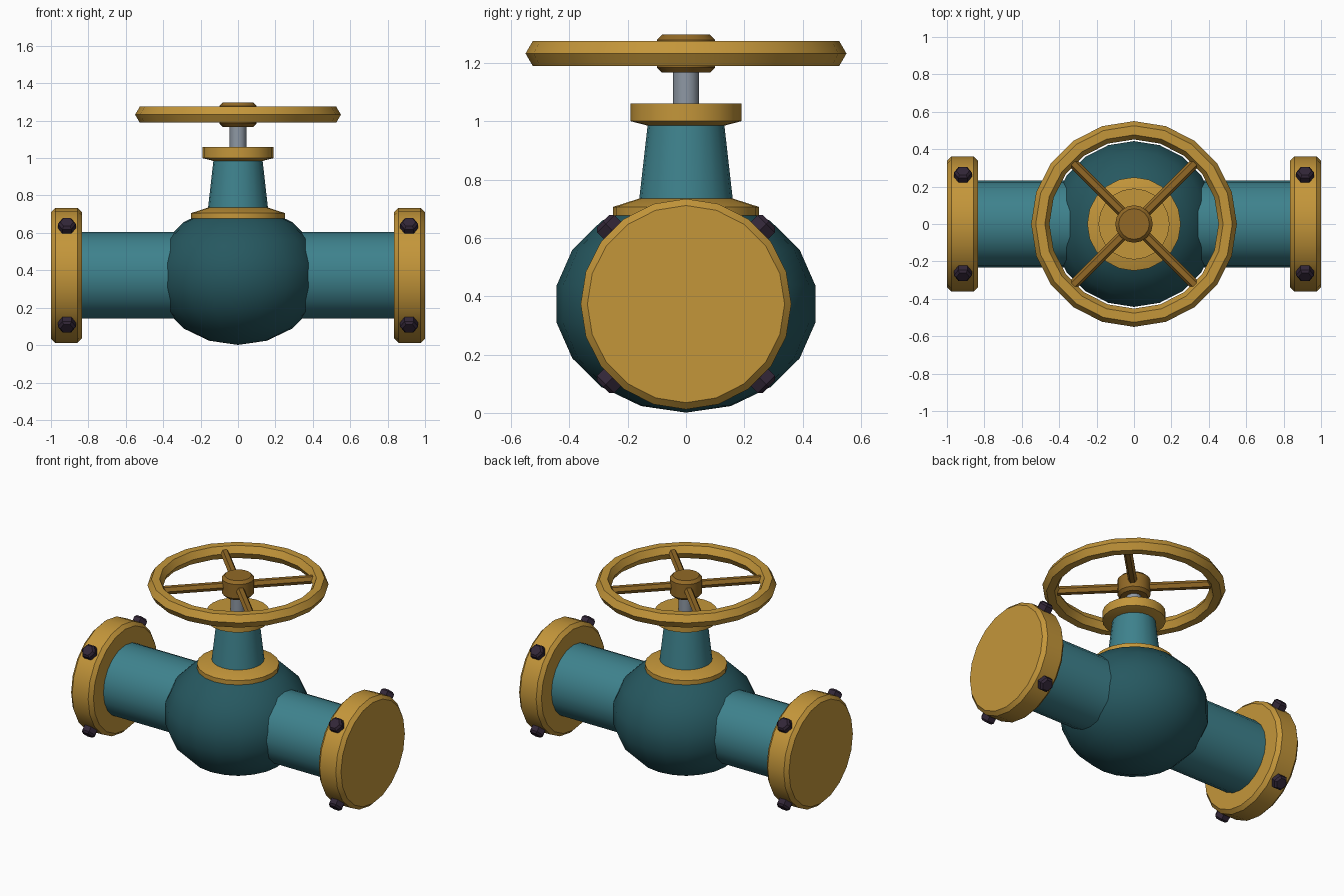
import bpy, bmesh, math
from mathutils import Matrix, Vector

if "Cube" in bpy.data.objects:
    bpy.data.objects.remove(bpy.data.objects["Cube"])


def material(name, rgb):
    m = bpy.data.materials.new(name)
    lin = [((c / 255 + 0.055) / 1.055) ** 2.4 for c in rgb]
    m.diffuse_color = (*lin, 1)
    m.use_nodes = True
    m.node_tree.nodes["Principled BSDF"].inputs["Base Color"].default_value = m.diffuse_color
    return m


TEAL = material("teal paint", (62, 130, 141))
DARK_TEAL = material("dark teal paint", (38, 88, 96))
BRASS = material("brass yellow", (196, 150, 58))
BRONZE = material("dark bronze", (146, 105, 38))
STEEL = material("grey steel", (142, 152, 164))
BOLT = material("dark bolt", (50, 38, 55))

AXIS_Z = 0.373      # height of the pipe centre line
WHEEL_Z = 1.232     # height of the handwheel


def finish(name, bm, mat, matrix=Matrix()):
    bmesh.ops.recalc_face_normals(bm, faces=bm.faces)
    mesh = bpy.data.meshes.new(name)
    bm.to_mesh(mesh)
    bm.free()
    mesh.materials.append(mat)
    obj = bpy.data.objects.new(name, mesh)
    bpy.context.collection.objects.link(obj)
    obj.matrix_world = matrix
    bpy.ops.object.select_all(action='DESELECT')
    obj.select_set(True)
    bpy.context.view_layer.objects.active = obj
    bpy.ops.object.shade_smooth_by_angle(angle=math.radians(30))
    return obj


def lathe(name, profile, sides, mat, matrix=Matrix(), closed=False):
    """Turn (radius, height) points about local z; cap the ends unless closed."""
    bm = bmesh.new()
    rings = []
    for r, h in profile:
        rings.append([bm.verts.new((r * math.cos(a), r * math.sin(a), h))
                      for a in (2 * math.pi * i / sides for i in range(sides))])
    pairs = list(zip(rings, rings[1:]))
    if closed:
        pairs.append((rings[-1], rings[0]))
    else:
        bm.faces.new(rings[0])
        bm.faces.new(rings[-1])
    for a, b in pairs:
        for i in range(sides):
            j = (i + 1) % sides
            bm.faces.new((a[i], a[j], b[j], b[i]))
    return finish(name, bm, mat, matrix)


def chamfered(r, h0, h1, c):
    return [(r - c, h0), (r, h0 + c), (r, h1 - c), (r - c, h1)]


def along(direction, origin):
    """Matrix turning local z to a direction, keeping local x tidy."""
    z = Vector(direction).normalized()
    x = Vector((1, 0, 0)) if abs(z.x) < 0.5 else Vector((0, 0, 1))
    x = (x - z * x.dot(z)).normalized()
    y = z.cross(x)
    rot = Matrix((x, y, z)).transposed().to_4x4()
    return Matrix.Translation(origin) @ rot


# Bulbous valve body
bm = bmesh.new()
bmesh.ops.create_uvsphere(bm, u_segments=20, v_segments=9, radius=1)
bmesh.ops.scale(bm, vec=(0.45, 0.45, 0.372), verts=bm.verts)
finish("valve_body", bm, DARK_TEAL, Matrix.Translation((0, 0, AXIS_Z)))

# Through pipe
centre = (0, 0, AXIS_Z)
lathe("pipe", [(0.232, -0.9), (0.232, 0.9)], 20, TEAL, along((1, 0, 0), centre))

# End flanges, each with four radial bolts
for side, label in ((-1, "left"), (1, "right")):
    lathe(label + "_flange", chamfered(0.361, 0.835, 1.0, 0.023), 20, BRASS,
          along((side, 0, 0), centre))
    for sy in (-1, 1):
        for sz in (-1, 1):
            lathe(label + "_flange_bolt", chamfered(0.048, 0.33, 0.402, 0.013), 6, BOLT,
                  along((0, sy, sz), (side * 0.915, 0, AXIS_Z)))

# Bonnet: lower collar, tapered neck and gland plate
lathe("bonnet_collar", [(0.25, 0.66), (0.25, 0.706), (0.16, 0.735)], 20, BRASS)
lathe("bonnet_neck", [(0.164, 0.70), (0.13, 1.0)], 20, TEAL)
lathe("gland_plate", [(0.125, 0.983), (0.19, 1.0), (0.19, 1.06)], 20, BRASS)

# Stem
lathe("stem", [(0.045, 1.03), (0.045, 1.2)], 12, STEEL)

# Handwheel: six-sided rim, hub and four diagonal spokes
rim = [(0.501 + 0.049 * math.cos(math.radians(60 * i)),
        WHEEL_Z + 0.049 * math.sin(math.radians(60 * i))) for i in range(6)]
lathe("wheel_rim", rim, 20, BRASS, closed=True)
lathe("wheel_hub", chamfered(0.1, 1.166, 1.297, 0.018), 16, BRONZE)
for k in range(4):
    a = math.radians(45 + 90 * k)
    d = Vector((math.cos(a), math.sin(a), 0))
    side_dir = Vector((-d.y, d.x, 0))
    rot = Matrix((side_dir, d.cross(side_dir), d)).transposed().to_4x4()
    lathe("wheel_spoke", [(0.027, 0.05), (0.027, 0.48)], 6, BRONZE,
          Matrix.Translation((0, 0, WHEEL_Z)) @ rot)
